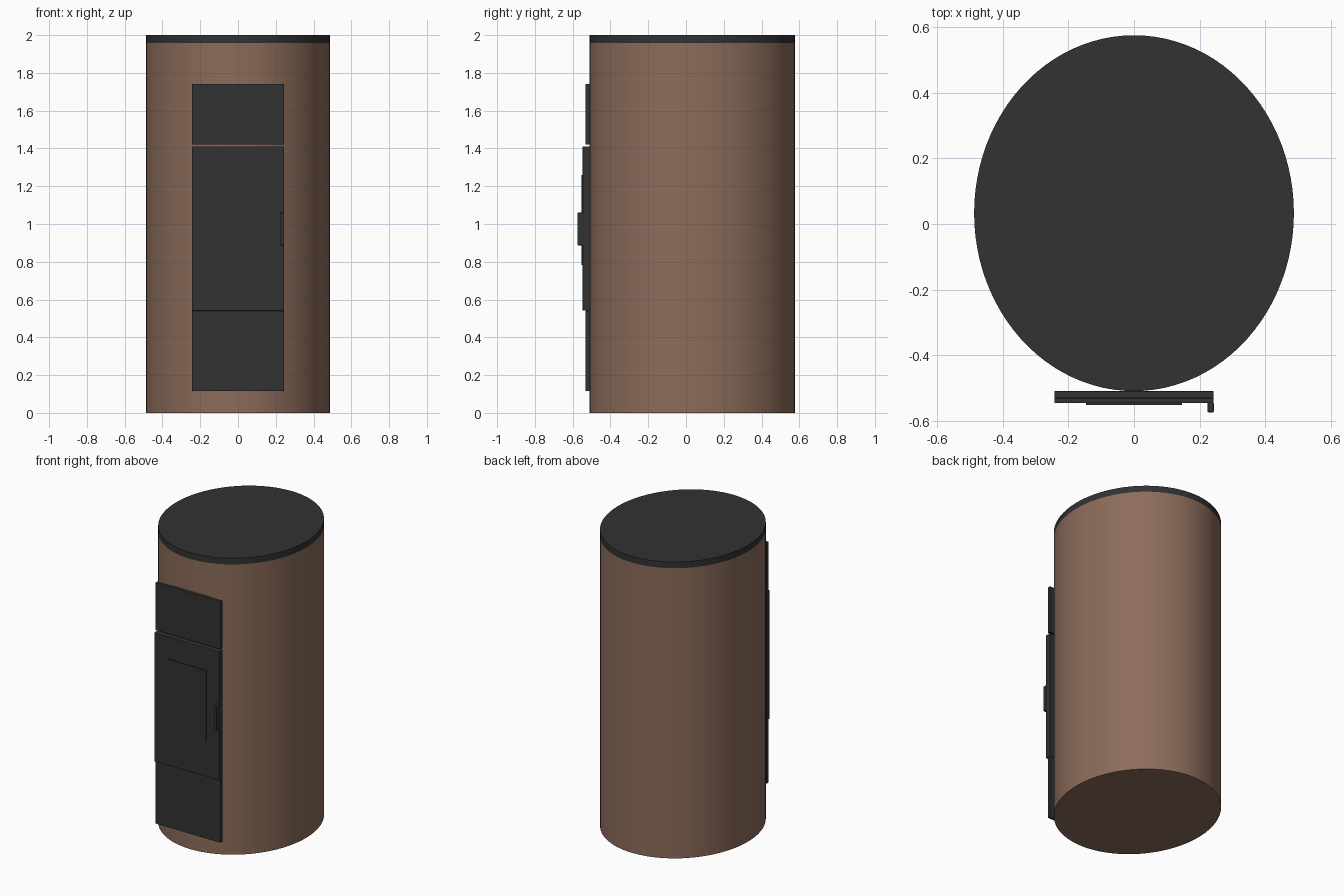
import bpy, bmesh
from mathutils import Matrix

if "Cube" in bpy.data.objects:
    bpy.data.objects.remove(bpy.data.objects["Cube"])


def material(name, rgb):
    m = bpy.data.materials.new(name)
    m.diffuse_color = (*rgb, 1)
    m.use_nodes = True
    m.node_tree.nodes["Principled BSDF"].inputs["Base Color"].default_value = m.diffuse_color
    return m


BROWN = material("warm_brown", (0.262, 0.150, 0.102))
DARK = material("dark_iron", (0.032, 0.032, 0.032))


def finish(bm, name, mat):
    bmesh.ops.recalc_face_normals(bm, faces=bm.faces)
    mesh = bpy.data.meshes.new(name)
    bm.to_mesh(mesh)
    bm.free()
    ob = bpy.data.objects.new(name, mesh)
    bpy.context.collection.objects.link(ob)
    mesh.materials.append(mat)
    return ob


def oval(name, mat, z0, z1):
    bm = bmesh.new()
    bmesh.ops.create_cone(bm, cap_ends=True, segments=96, radius1=1, radius2=1, depth=1)
    bm.transform(Matrix.Translation((0, 0.033, (z0 + z1) / 2))
                 @ Matrix.Diagonal((0.488, 0.543, z1 - z0, 1)))
    ob = finish(bm, name, mat)
    bpy.ops.object.select_all(action='DESELECT')
    ob.select_set(True)
    bpy.context.view_layer.objects.active = ob
    bpy.ops.object.shade_smooth_by_angle()


def box(name, mat, x, y, z, bevel=0.0):
    bm = bmesh.new()
    bmesh.ops.create_cube(bm, size=1)
    centre = [(a + b) / 2 for a, b in (x, y, z)]
    size = [b - a for a, b in (x, y, z)]
    bm.transform(Matrix.Translation(centre) @ Matrix.Diagonal((*size, 1)))
    if bevel:
        bmesh.ops.bevel(bm, geom=bm.edges[:], offset=bevel, segments=2,
                        profile=0.5, affect='EDGES')
    finish(bm, name, mat)


# Oval stove body and its top plate
oval("stove_body", BROWN, 0, 1.958)
oval("top_plate", DARK, 1.958, 2)

# Flat front panels, stacked
W = (-0.243, 0.243)
box("upper_panel", DARK, W, (-0.532, -0.51), (1.42, 1.742), 0.002)
box("fire_door", DARK, W, (-0.547, -0.51), (0.542, 1.41), 0.002)
box("lower_panel", DARK, W, (-0.532, -0.51), (0.115, 0.541), 0.002)

# Door window plate and handle
box("door_window", DARK, (-0.147, 0.147), (-0.553, -0.546), (0.783, 1.26))
box("door_handle", DARK, (0.224, 0.244), (-0.575, -0.545), (0.887, 1.06), 0.004)
